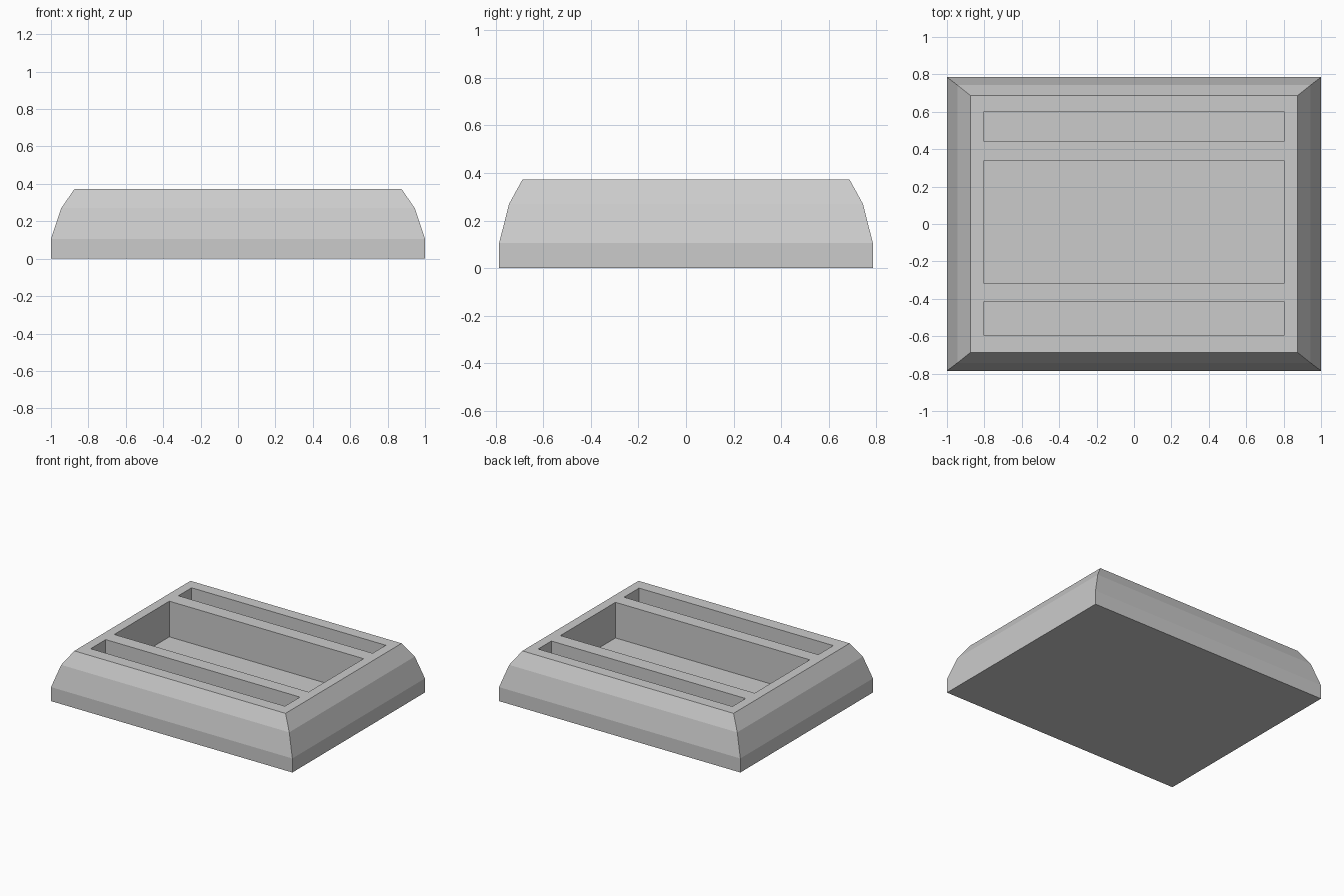
import bpy, bmesh

if "Cube" in bpy.data.objects:
    bpy.data.objects.remove(bpy.data.objects["Cube"])

# Stepped body: (half width, half depth, height) of each rectangular ring
RINGS = [(1.0, 0.785, 0.0), (1.0, 0.785, 0.105), (0.945, 0.743, 0.27), (0.875, 0.687, 0.372)]
# Pockets open at the top: (front y, back y)
POCKETS = {"front_slot": (-0.594, -0.416), "main_well": (-0.315, 0.337), "back_slot": (0.444, 0.60)}
POCKET_HALF_WIDTH = 0.805
FLOOR_Z = 0.105


def loft(name, rings):
    """Closed solid through stacked rings (x0, x1, y0, y1, z)."""
    bm = bmesh.new()
    loops = [[bm.verts.new(p) for p in ((x0, y0, z), (x1, y0, z), (x1, y1, z), (x0, y1, z))]
             for x0, x1, y0, y1, z in rings]
    bm.faces.new(loops[0][::-1])
    bm.faces.new(loops[-1])
    for low, high in zip(loops, loops[1:]):
        for i in range(4):
            j = (i + 1) % 4
            bm.faces.new((low[i], low[j], high[j], high[i]))
    mesh = bpy.data.meshes.new(name)
    bm.to_mesh(mesh)
    bm.free()
    obj = bpy.data.objects.new(name, mesh)
    bpy.context.collection.objects.link(obj)
    return obj


# Tray body
tray = loft("tray_body", [(-x, x, -y, y, z) for x, y, z in RINGS])

# Cut the three pockets
cutters = []
for name, (y0, y1) in POCKETS.items():
    w = POCKET_HALF_WIDTH
    cutter = loft(name + "_cutter", [(-w, w, y0, y1, FLOOR_Z), (-w, w, y0, y1, 0.5)])
    cutter.hide_render = True
    mod = tray.modifiers.new(name, 'BOOLEAN')
    mod.operation = 'DIFFERENCE'
    mod.solver = 'EXACT'
    mod.object = cutter
    cutters.append(cutter)

# Bake the cuts and drop the cutters
bpy.context.view_layer.objects.active = tray
tray.select_set(True)
for name in POCKETS:
    bpy.ops.object.modifier_apply(modifier=name)
for cutter in cutters:
    bpy.data.objects.remove(cutter)
